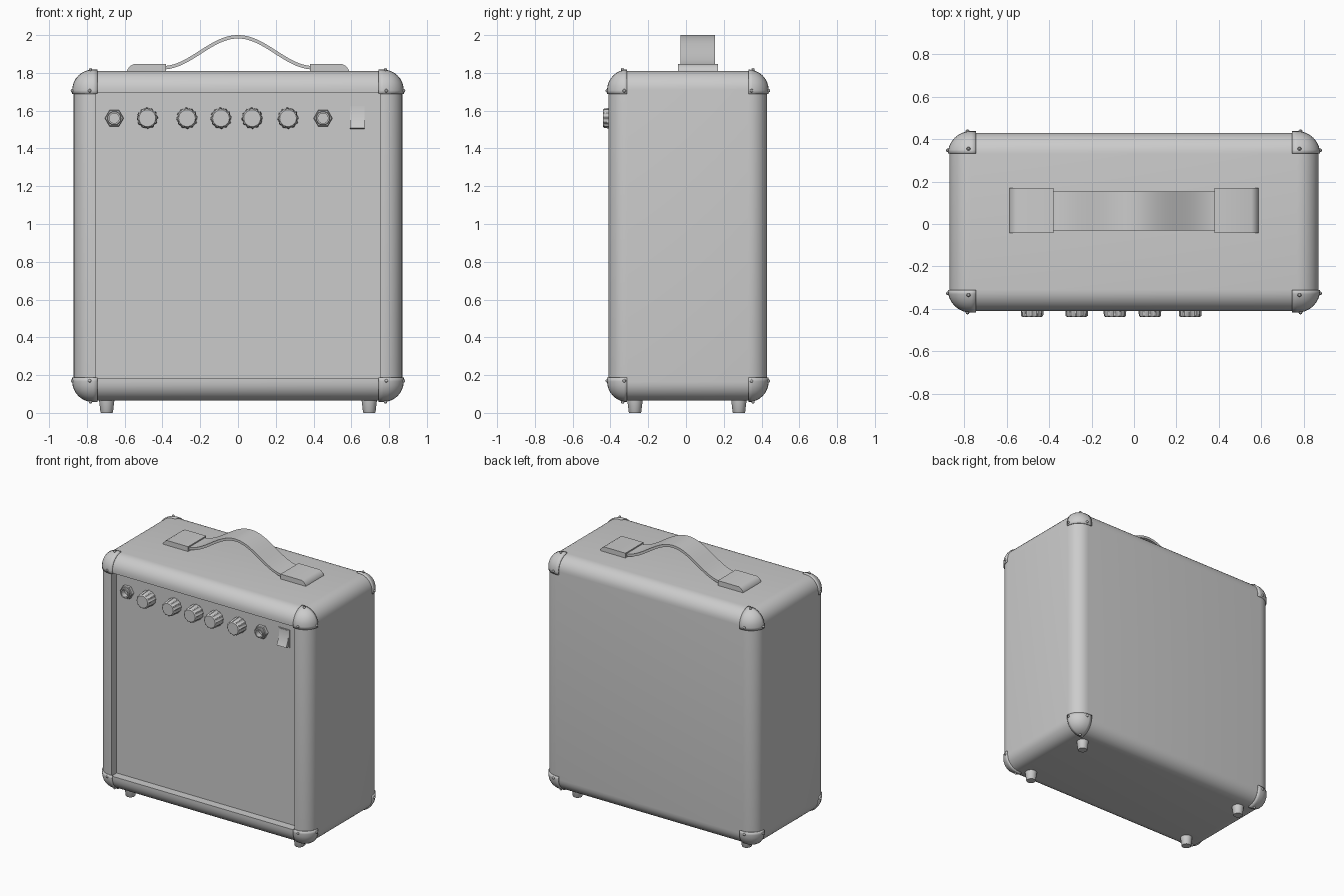
import bpy, bmesh, math
from mathutils import Vector, Matrix

if "Cube" in bpy.data.objects:
    bpy.data.objects.remove(bpy.data.objects["Cube"])

CEN = Vector((0, 0.01, 0.9375))      # cabinet centre
HALF = Vector((0.87, 0.42, 0.8725))  # cabinet half sizes
PANEL_Y = -0.357


def add(name, bm, loc=(0, 0, 0), rot=(0, 0, 0)):
    bmesh.ops.recalc_face_normals(bm, faces=bm.faces[:])
    me = bpy.data.meshes.new(name)
    bm.to_mesh(me)
    bm.free()
    ob = bpy.data.objects.new(name, me)
    ob.location, ob.rotation_euler = loc, rot
    bpy.context.collection.objects.link(ob)
    return ob


def rounded_box(half, radius, segments=8):
    bm = bmesh.new()
    bmesh.ops.create_cube(bm, size=2, matrix=Matrix.Diagonal((*half, 1)))
    bmesh.ops.bevel(bm, geom=bm.edges[:], offset=radius, segments=segments,
                    profile=0.5, affect='EDGES')
    return bm


def turned(name, profile, n, loc, rot=(math.pi / 2, 0, 0), flute=0):
    """Revolve (radius, height) points; flute cuts in every other side pair."""
    bm = bmesh.new()
    rings = []
    for r, h in profile:
        ring = []
        for i in range(n):
            a = 2 * math.pi * i / n
            k = r - flute if r > 0.045 and i % 4 > 1 else r
            ring.append(bm.verts.new((k * math.cos(a), k * math.sin(a), h)))
        rings.append(ring)
    for a, b in zip(rings, rings[1:]):
        for i in range(n):
            j = (i + 1) % n
            bm.faces.new((a[i], a[j], b[j], b[i]))
    bmesh.ops.remove_doubles(bm, verts=bm.verts[:], dist=1e-5)
    return add(name, bm, loc, rot)


def extrude(name, pts, axis, lo, hi):
    """Extrude a 2D outline along x (pts are y,z) or y (pts are x,z)."""
    bm = bmesh.new()

    def ring(t):
        return [bm.verts.new((t, a, b) if axis == 'x' else (a, t, b)) for a, b in pts]
    p, q = ring(lo), ring(hi)
    n = len(pts)
    bm.faces.new(p)
    bm.faces.new(q[::-1])
    for i in range(n):
        j = (i + 1) % n
        bm.faces.new((p[i], p[j], q[j], q[i]))
    return add(name, bm)


# Cabinet with recessed front
bm = rounded_box(HALF, 0.1)
front = min(bm.faces, key=lambda f: f.calc_center_median().y)
bmesh.ops.inset_region(bm, faces=[front], thickness=0.024)
inner = bmesh.ops.extrude_discrete_faces(bm, faces=[front])['faces'][0]
bmesh.ops.translate(bm, verts=inner.verts[:], vec=(0, 0.06, 0))
add("cabinet", bm, CEN)

# Corner protectors with rivets, mirrored to all eight corners
bm = rounded_box(HALF + Vector((0.008,) * 3), 0.11)
for axis, cut in enumerate((0.745, 0.322, 0.75)):
    no = Vector((0, 0, 0))
    no[axis] = 1
    bmesh.ops.bisect_plane(bm, geom=bm.verts[:] + bm.edges[:] + bm.faces[:],
                           plane_co=no * cut, plane_no=no, clear_inner=True)
caps = add("corner_protectors", bm, CEN)
bm = bmesh.new()
for p in ((0.785, 0.427, 0.768), (0.877, 0.337, 0.768), (0.78, 0.345, 0.88)):
    bmesh.ops.create_uvsphere(bm, u_segments=10, v_segments=6, radius=0.009,
                              matrix=Matrix.Translation(p))
rivets = add("corner_rivets", bm, CEN)
sol = caps.modifiers.new("thickness", 'SOLIDIFY')
sol.thickness, sol.offset = 0.012, -1
for ob in (caps, rivets):
    ob.modifiers.new("mirror", 'MIRROR').use_axis = (True, True, True)

# Control panel plate
extrude("control_panel", [(-0.745, 1.43), (0.745, 1.43), (0.745, 1.685), (-0.745, 1.685)],
        'y', PANEL_Y, -0.345)

# Fluted knobs
for x in (-0.48, -0.27, -0.09, 0.075, 0.265):
    turned("knob", [(0.056, 0), (0.056, 0.02), (0.052, 0.076), (0.044, 0.082), (0, 0.082)],
           48, (x, PANEL_Y, 1.56), flute=0.004)

# Input jacks: hex nut with hollow collar
for x in (-0.655, 0.45):
    turned("jack_nut", [(0.05, 0), (0.05, 0.022), (0.046, 0.026), (0.03, 0.026)],
           6, (x, PANEL_Y, 1.56))
    turned("jack_collar", [(0.037, 0), (0.037, 0.038), (0.034, 0.042), (0.026, 0.042),
                           (0.026, 0.002), (0, 0.002)], 24, (x, PANEL_Y, 1.56))

# Power switch: thin bezel and rocker
extrude("switch_bezel", [(0.585, 1.495), (0.677, 1.495), (0.677, 1.63), (0.585, 1.63)],
        'y', PANEL_Y - 0.006, PANEL_Y)
extrude("switch_rocker", [(PANEL_Y, 1.503), (PANEL_Y - 0.035, 1.508), (PANEL_Y - 0.01, 1.56),
                          (PANEL_Y - 0.008, 1.625), (PANEL_Y, 1.625)], 'x', 0.592, 0.67)

# Strap handle: bell-shaped band
N, W, T = 40, 0.4, 0.009
up, low = [], []
for i in range(N + 1):
    x = -W + 2 * W * i / N
    k = math.pi / W
    z = 1.827 + 0.082 * (1 + math.cos(k * x))
    nrm = Vector((0.082 * k * math.sin(k * x), 1)).normalized() * T
    up.append((x + nrm.x, z + nrm.y))
    low.append((x - nrm.x, z - nrm.y))
extrude("handle_strap", up + low[::-1], 'y', -0.03, 0.154)

# Handle end brackets
for s in (-1, 1):
    extrude("handle_bracket", [(s * x, z) for x, z in
            ((0.38, 1.805), (0.588, 1.805), (0.586, 1.818), (0.57, 1.838), (0.553, 1.846), (0.38, 1.846))],
            'y', -0.043, 0.169)

# Feet
for x in (-0.695, 0.695):
    for y in (-0.27, 0.28):
        turned("foot", [(0, 0), (0.031, 0), (0.033, 0.003), (0.041, 0.07), (0, 0.07)],
               24, (x, y, 0), rot=(0, 0, 0))

# Smooth shading with sharp edges kept
for ob in bpy.context.collection.objects:
    ob.select_set(True)
    bpy.context.view_layer.objects.active = ob
bpy.ops.object.shade_smooth_by_angle(angle=math.radians(30))
